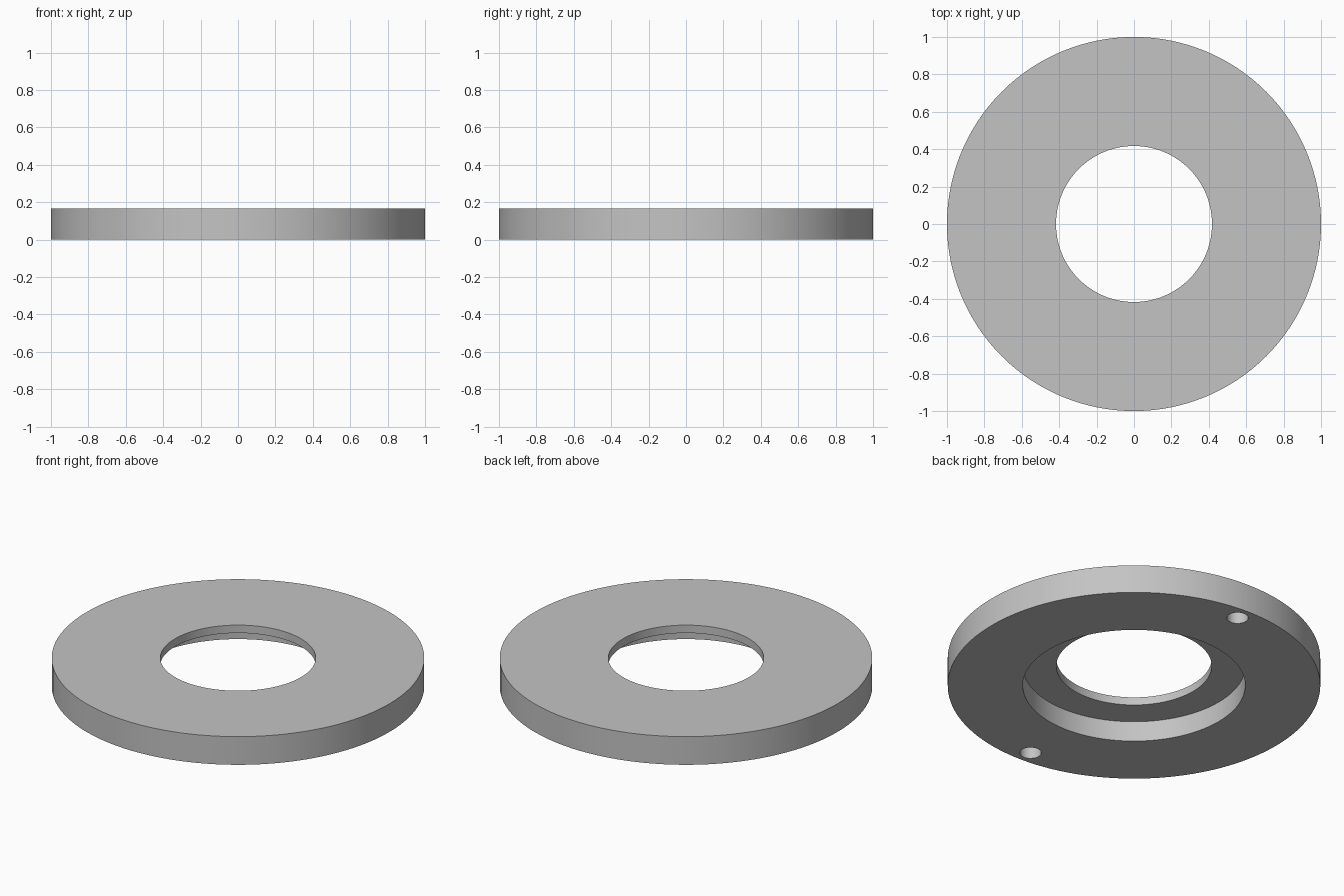
import bpy
import bmesh
from math import pi, radians
from mathutils import Vector

SEGMENTS = 128
HEIGHT = 0.167
LEDGE = 0.12          # depth of the recess under the ring
OUTER, RECESS, BORE = 1.0, 0.597, 0.417
PIN_RADIUS, PIN_X, PIN_Y = 0.058, 0.04, 0.912

cube = bpy.data.objects.get("Cube")
if cube:
    bpy.data.objects.remove(cube, do_unlink=True)

# Single grey finish
grey = bpy.data.materials.new("plain grey")
grey.use_nodes = True
colour = (0.55, 0.55, 0.55, 1)
grey.diffuse_color = colour
grey.node_tree.nodes["Principled BSDF"].inputs["Base Color"].default_value = colour

# Stepped ring: closed cross-section spun around z
profile = [(OUTER, 0), (OUTER, HEIGHT), (BORE, HEIGHT),
           (BORE, LEDGE), (RECESS, LEDGE), (RECESS, 0)]
bm = bmesh.new()
verts = [bm.verts.new((r, 0, z)) for r, z in profile]
edges = [bm.edges.new((v, verts[(i + 1) % len(verts)])) for i, v in enumerate(verts)]
bmesh.ops.spin(bm, geom=verts + edges, cent=(0, 0, 0), axis=(0, 0, 1),
               angle=2 * pi, steps=SEGMENTS, use_merge=True)
bmesh.ops.remove_doubles(bm, verts=bm.verts[:], dist=0.0001)
bmesh.ops.recalc_face_normals(bm, faces=bm.faces[:])
mesh = bpy.data.meshes.new("stepped_ring")
bm.to_mesh(mesh)
bm.free()
mesh.materials.append(grey)
ring = bpy.data.objects.new("stepped_ring", mesh)
bpy.context.collection.objects.link(ring)
bpy.context.view_layer.objects.active = ring

# Two blind pin holes in the underside, opposite each other
for side in (1, -1):
    bpy.ops.mesh.primitive_cylinder_add(vertices=32, radius=PIN_RADIUS, depth=2 * LEDGE,
                                        location=Vector((PIN_X, PIN_Y, 0)) * side)
    cutter = bpy.context.object
    cutter.name = "pin_hole_cutter"
    cutter.hide_render = True
    cutter.data.materials.append(grey)
    cut = ring.modifiers.new("pin_hole", "BOOLEAN")
    cut.operation = "DIFFERENCE"
    cut.solver = "EXACT"
    cut.object = cutter
    bpy.context.view_layer.objects.active = ring
    bpy.ops.object.modifier_apply(modifier=cut.name)
    bpy.data.objects.remove(cutter, do_unlink=True)

# Smooth walls with crisp rims
bpy.ops.object.select_all(action="DESELECT")
ring.select_set(True)
bpy.context.view_layer.objects.active = ring
bpy.ops.object.shade_smooth_by_angle(angle=radians(30))
